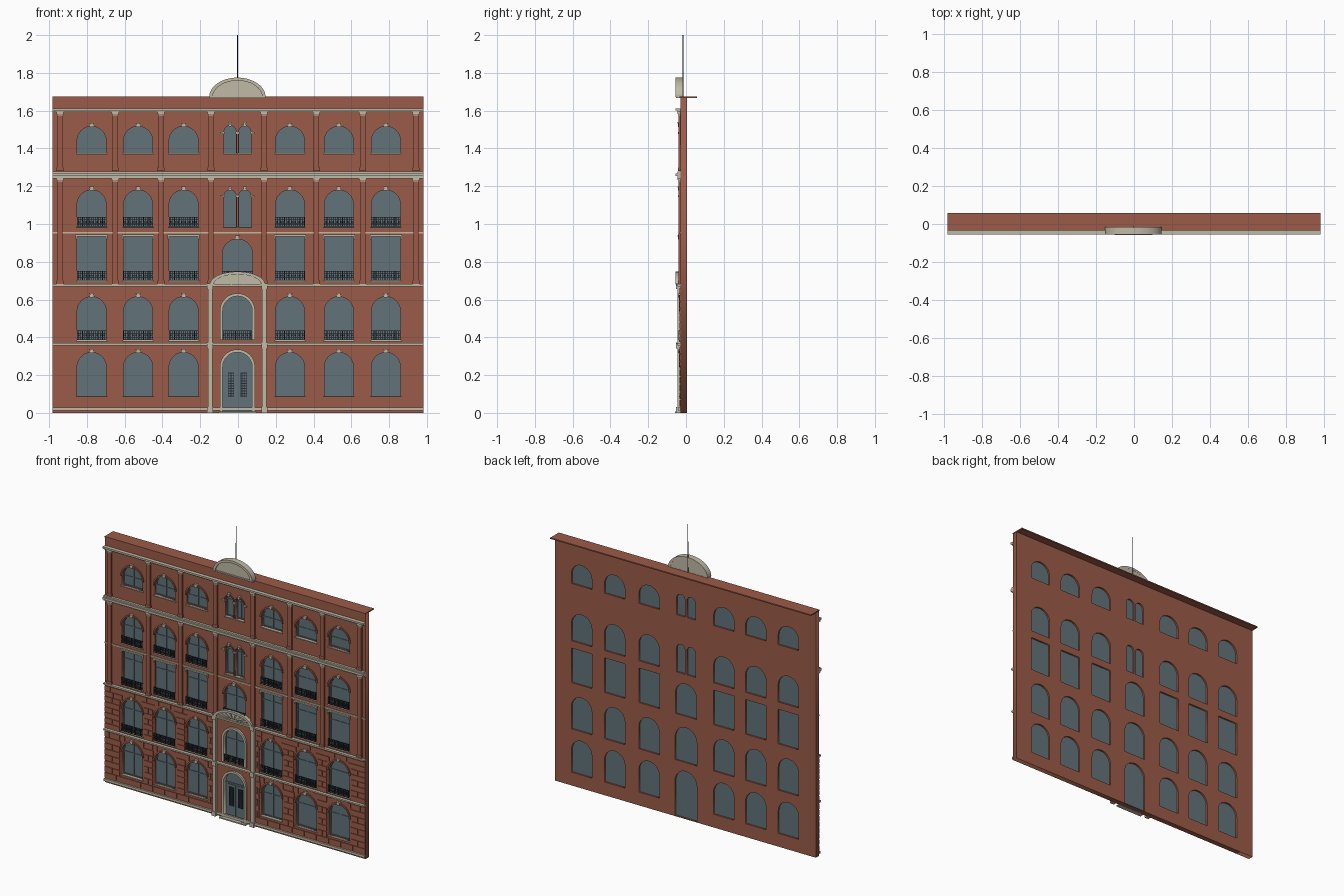
import bpy, bmesh
from math import sin, cos, pi, sqrt
from mathutils import Matrix

cube = bpy.data.objects.get("Cube")
if cube:
    bpy.data.objects.remove(cube, do_unlink=True)


def material(name, rgb):
    m = bpy.data.materials.new(name)
    m.use_nodes = True
    m.diffuse_color = (*rgb, 1)
    m.node_tree.nodes["Principled BSDF"].inputs["Base Color"].default_value = (*rgb, 1)
    return m


BRICK = material("red brick", (0.33, 0.105, 0.065))
STONE = material("pale stone", (0.53, 0.49, 0.38))
GLASS = material("blue grey glass", (0.122, 0.173, 0.195))
IRON = material("dark iron", (0.02, 0.026, 0.032))


def add_object(name, mesh, mat):
    ob = bpy.data.objects.new(name, mesh)
    mesh.materials.append(mat)
    bpy.context.scene.collection.objects.link(ob)
    return ob


def finish(name, bm, mat):
    bmesh.ops.recalc_face_normals(bm, faces=bm.faces)
    mesh = bpy.data.meshes.new(name)
    bm.to_mesh(mesh)
    bm.free()
    return add_object(name, mesh, mat)


def boxes(name, items, mat):
    """One object from (x0, x1, y0, y1, z0, z1) boxes."""
    bm = bmesh.new()
    for x0, x1, y0, y1, z0, z1 in items:
        m = Matrix.Translation(((x0 + x1) / 2, (y0 + y1) / 2, (z0 + z1) / 2))
        bmesh.ops.create_cube(bm, size=1, matrix=m @ Matrix.Diagonal((x1 - x0, y1 - y0, z1 - z0, 1)))
    return finish(name, bm, mat)


def plate(name, loops, y0, y1, mat):
    """Filled x-z outlines (nested ones are holes) given depth along y."""
    cu = bpy.data.curves.new(name, 'CURVE')
    cu.dimensions, cu.fill_mode, cu.extrude = '2D', 'BOTH', (y1 - y0) / 2
    for loop in loops:
        sp = cu.splines.new('POLY')
        sp.points.add(len(loop) - 1)
        for p, (x, z) in zip(sp.points, loop):
            p.co = (x, z, 0, 1)
        sp.use_cyclic_u = True
    tmp = bpy.data.objects.new(name, cu)
    bpy.context.scene.collection.objects.link(tmp)
    dg = bpy.context.evaluated_depsgraph_get()
    mesh = bpy.data.meshes.new_from_object(tmp.evaluated_get(dg))
    bpy.data.objects.remove(tmp, do_unlink=True)
    mesh.transform(Matrix.Translation((0, (y0 + y1) / 2, 0)) @ Matrix.Rotation(pi / 2, 4, 'X'))
    bm = bmesh.new()
    bm.from_mesh(mesh)
    bmesh.ops.remove_doubles(bm, verts=bm.verts, dist=1e-5)
    mesh.materials.clear()
    return finish(name, bm, mat)


def rect(x0, x1, z0, z1):
    return [(x0, z0), (x1, z0), (x1, z1), (x0, z1)]


def arc(cx, cz, rx, rz, n=16):
    return [(cx + rx * cos(pi * i / n), cz + rz * sin(pi * i / n)) for i in range(n + 1)]


def opening(w, grow=0.0):
    cx, z0, z1, hw, arched = w
    h = hw + grow
    if not arched:
        return rect(cx - h, cx + h, z0 - grow, z1 + grow)
    return [(cx - h, z0 - grow), (cx + h, z0 - grow)] + arc(cx, z1 - hw, h, h)


# Layout of the openings: (centre x, sill, top, half width, arched)
MID, EDGE = -0.003, 0.982
COLS = [-0.775, -0.529, -0.288, 0.275, 0.534, 0.783]
HW = 0.077
ROWS = [(0.09, 0.32, True), (0.385, 0.615, True), (0.70, 0.935, False),
        (0.985, 1.18, True), (1.375, 1.517, True)]
side = [(x, a, b, HW, r) for a, b, r in ROWS for x in COLS]
door = (MID, 0.004, 0.325, 0.082, True)
mid_low = (MID, 0.385, 0.622, 0.082, True)
mid_high = (MID, 0.70, 0.92, 0.08, True)
twins = [(MID + s * 0.039, a, b, 0.032, True) for a, b in ((0.985, 1.18), (1.375, 1.52)) for s in (-1, 1)]
windows = side + [mid_low, mid_high] + twins
everything = windows + [door]

# Wall with real openings, roof slab, glass
plate("wall", [rect(-EDGE, EDGE, 0, 1.67)] + [opening(w) for w in everything], -0.03, 0.005, BRICK)
boxes("roof_slab", [(-EDGE, EDGE, -0.034, 0.058, 1.666, 1.674)], BRICK)
plate("glass", [opening(w, 0.001) for w in everything], -0.012, -0.006, GLASS)

# Window frames and glazing bars
frames = []
for w in windows:
    frames += [opening(w), opening(w, -0.006)]
plate("window_frames", frames, -0.017, -0.01, GLASS)
bars = []
for cx, z0, z1, hw, arched in windows:
    bars.append((cx - 0.003, cx + 0.003, -0.016, -0.011, z0, z1 - 0.003))
    zt = z1 - hw if arched else z1 - 0.06
    bars.append((cx - hw, cx + hw, -0.016, -0.011, zt - 0.003, zt + 0.003))
boxes("glazing_bars", bars, GLASS)

# Raised brick blocks on the two lower floors
blocks = []
for base, top in ((0.034, 0.355), (0.374, 0.665)):
    count = 8
    pitch = (top - base) / count
    for k in range(count):
        z0 = base + k * pitch
        z1 = z0 + pitch - 0.005
        cuts = [(MID - 0.16, MID + 0.16)]
        for cx, a, b, hw, _ in side:
            if z1 > a - 0.01 and z0 < b + 0.012:
                rise = max(0, z0 - (b - hw))
                half = sqrt(max(0, (hw + 0.013) ** 2 - rise ** 2))
                cuts.append((cx - half, cx + half))
        x = -EDGE
        for c0, c1 in sorted(cuts) + [(EDGE, EDGE)]:
            n = max(1, round((c0 - x) / 0.09))
            joint = 0.5 if k % 2 else 0.0
            marks = [x] + [x + (c0 - x) * (i + joint) / n for i in range(n + 1) if 0 < i + joint < n] + [c0]
            blocks += [(p + 0.002, q - 0.002, -0.0345, -0.029, z0, z1) for p, q in zip(marks, marks[1:])]
            x = c1
boxes("brick_blocks", blocks, BRICK)

# Hood moulds, keystones, sills and imposts
hoods, keys, sills = [], [], []
for w in side + [mid_high] + twins:
    cx, z0, z1, hw, arched = w
    sills.append((cx - hw - 0.006, cx + hw + 0.006, -0.038, -0.02, z0 - 0.007, z0))
    if not arched:
        keys += [(cx - hw - 0.008, cx + hw + 0.008, -0.042, -0.029, z1, z1 + 0.009)]
        keys += [(cx + s * (hw + 0.004) - 0.004, cx + s * (hw + 0.004) + 0.004, -0.039, -0.029,
                  z1 - 0.018, z1) for s in (-1, 1)]
        continue
    t = 0.01 if hw > 0.05 else 0.006
    hoods.append(arc(cx, z1 - hw, hw + t, hw + t) + arc(cx, z1 - hw, hw, hw)[::-1])
    k = 0.009 if hw > 0.05 else 0.006
    keys.append((cx - k, cx + k, -0.043, -0.029, z1 - 0.003, z1 + 0.014))
    keys.append((cx - k * 1.4, cx + k * 1.4, -0.045, -0.029, z1 + 0.014, z1 + 0.019))
plate("hood_moulds", hoods, -0.037, -0.029, BRICK)
boxes("keystones", keys, STONE)
boxes("sills", sills, STONE)
imposts = []
for spring in (1.148, 1.482):
    for dx in (-0.08, 0, 0.08):
        imposts.append((MID + dx - 0.011, MID + dx + 0.011, -0.042, -0.029, spring - 0.006, spring + 0.004))
boxes("twin_imposts", imposts, STONE)
boxes("twin_shafts", [(MID - 0.005, MID + 0.005, -0.039, -0.029, a, b)
                      for a, b in ((0.985, 1.142), (1.375, 1.476))], BRICK)

# Pilasters with stone capitals
PIL = [-0.942, -0.65, -0.407, -0.143, 0.138, 0.415, 0.66, 0.942]
shafts, caps = [], []
for x in PIL:
    for z0, z1 in ((0.68, 1.242), (1.28, 1.592)):
        shafts.append((x - 0.015, x + 0.015, -0.041, -0.029, z0, z1 - 0.008))
        shafts.append((x - 0.018, x + 0.018, -0.043, -0.029, z0, z0 + 0.02))
        caps.append((x - 0.019, x + 0.019, -0.045, -0.029, z1 - 0.009, z1))
        caps.append((x - 0.017, x + 0.017, -0.043, -0.029, z1 - 0.018, z1 - 0.013))
boxes("pilasters", shafts, BRICK)
boxes("capitals", caps, STONE)

# Horizontal bands and stepped cornices: (bottom, top, front y)
BANDS = [(0.012, 0.028, -0.042), (0.357, 0.364, -0.044), (0.364, 0.37, -0.05), (0.668, 0.674, -0.044),
         (0.674, 0.682, -0.05), (0.95, 0.958, -0.036), (1.242, 1.253, -0.044), (1.253, 1.268, -0.056),
         (1.268, 1.278, -0.046), (1.592, 1.6, -0.046), (1.6, 1.612, -0.055)]
boxes("bands", [(-EDGE, EDGE, y, -0.029, a, b) for a, b, y in BANDS], STONE)

# Iron balcony railings
rails = []
for cx, z0, z1, hw, _ in side + [mid_low, mid_high]:
    if z0 < 0.2 or z0 > 1.3:
        continue
    a, b = z0 + 0.003, z0 + 0.05
    for z in (a, a + 0.012, b - 0.013, b):
        rails.append((cx - hw, cx + hw, -0.04, -0.036, z - 0.0015, z + 0.0015))
    n = 16
    for i in range(n + 1):
        x = cx - hw + 2 * hw * i / n
        rails.append((x - 0.0015, x + 0.0015, -0.04, -0.036, a, b))
        if i % 2:
            rails.append((x - 0.004, x + 0.004, -0.04, -0.036, a + 0.018, a + 0.028))
    rails += [(cx + s * hw - 0.0015, cx + s * hw + 0.0015, -0.04, -0.015, b - 0.002, b + 0.001) for s in (-1, 1)]
boxes("balcony_railings", rails, IRON)

# Portal: columns, arch surrounds, step, door leaves with grilles
cols = []
for x in (-0.148, 0.14):
    cols.append((x - 0.012, x + 0.012, -0.046, -0.029, 0, 0.676))
    for z0, z1 in ((0, 0.03), (0.34, 0.372), (0.655, 0.684)):
        cols.append((x - 0.015, x + 0.015, -0.053, -0.029, z0, z1))
boxes("portal_columns", cols, STONE)
for name, w in (("door_surround", door), ("window_surround", mid_low)):
    outer = [(x, max(z, w[1])) for x, z in opening(w, 0.011)]
    plate(name, [outer, opening(w, -0.004)], -0.043, -0.012, STONE)
boxes("door_step", [(MID - 0.1, MID + 0.1, -0.059, -0.02, 0, 0.008)], STONE)
leaf, grille = [(MID - 0.08, MID + 0.08, -0.018, -0.011, 0.235, 0.243)], []
for s in (-1, 1):
    cx = MID + s * 0.034
    leaf.append((cx - 0.03, cx + 0.03, -0.016, -0.011, 0.02, 0.23))
    grille += [(cx + d - 0.0015, cx + d + 0.0015, -0.021, -0.015, 0.085, 0.21) for d in (-0.015, -0.005, 0.005, 0.015)]
    grille += [(cx - 0.017, cx + 0.017, -0.022, -0.015, 0.087 + i * 0.0134, 0.092 + i * 0.0134) for i in range(10)]
boxes("door_leaves", leaf, GLASS)
boxes("door_grilles", grille, IRON)

# Shell pediment above the portal
def half_round(z, rx, rz):
    return arc(MID, z, rx, rz, 32)


plate("shell_back", [half_round(0.68, 0.143, 0.064)], -0.041, -0.029, STONE)
plate("shell_rim", [half_round(0.68, 0.146, 0.068) + half_round(0.68, 0.126, 0.053)[::-1]], -0.055, -0.029, STONE)
petals = []
for i in range(9):
    a, b = pi * (i + 0.15) / 9, pi * (i + 0.85) / 9
    petals.append([(MID + r * 0.12 * cos(t), 0.683 + r * 0.047 * sin(t))
                   for r, t in ((0.25, a), (1, a), (1.05, (a + b) / 2), (1, b), (0.25, b))])
plate("shell_petals", petals, -0.048, -0.04, STONE)

# Roof crest and flagpole
plate("crest_panel", [half_round(1.672, 0.14, 0.096)], -0.047, -0.016, STONE)
plate("crest_rim", [half_round(1.672, 0.149, 0.103) + half_round(1.672, 0.131, 0.087)[::-1]], -0.055, -0.015, STONE)
boxes("crest_base", [(MID - 0.149, MID + 0.149, -0.052, -0.015, 1.668, 1.677)], STONE)
bm = bmesh.new()
bmesh.ops.create_cone(bm, cap_ends=True, segments=10, radius1=0.003, radius2=0.002, depth=0.33,
                      matrix=Matrix.Translation((MID, -0.016, 1.835)))
finish("flagpole", bm, IRON)
